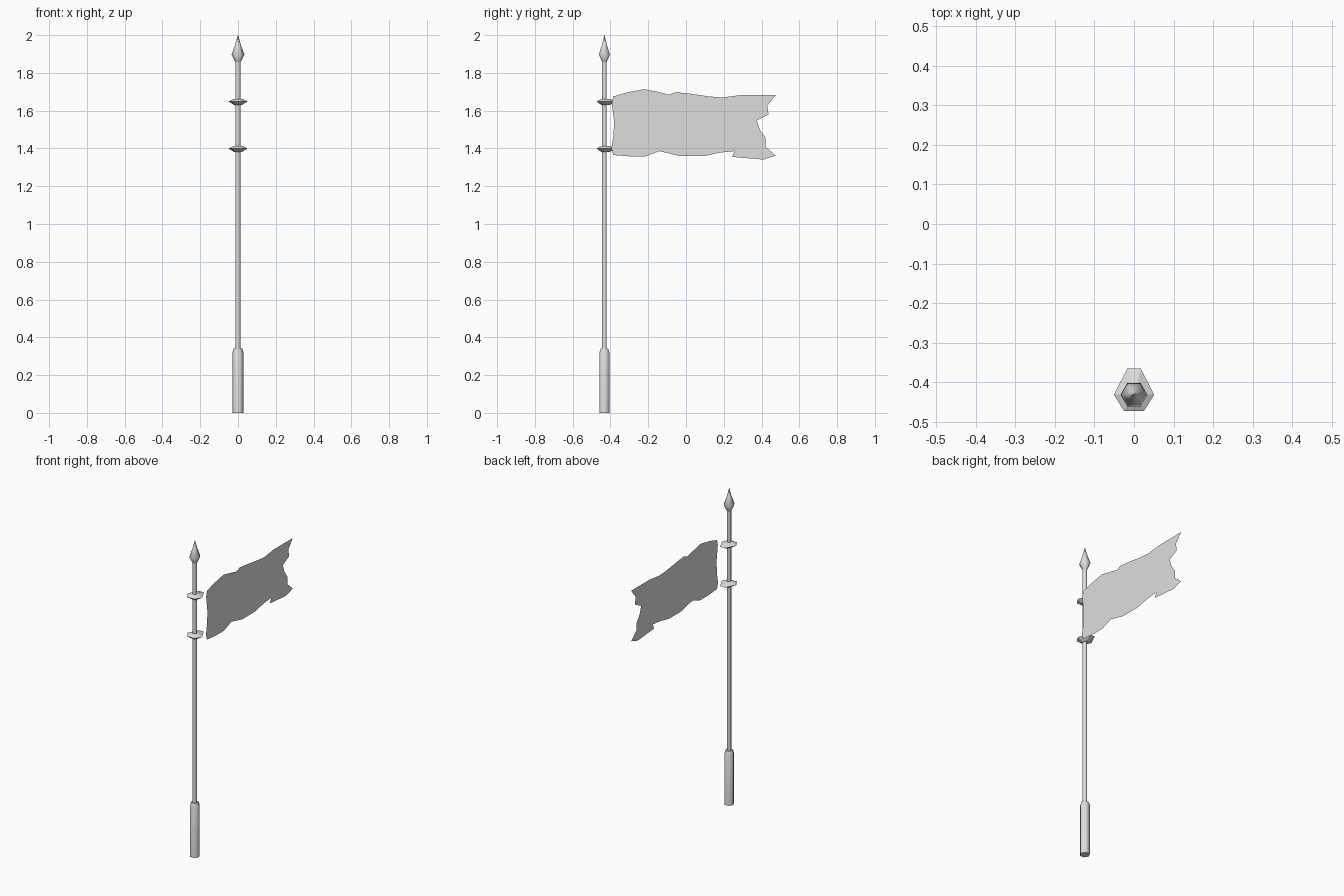
import bpy, bmesh, math

cube = bpy.data.objects.get("Cube")
if cube:
    bpy.data.objects.remove(cube, do_unlink=True)

POLE_Y = -0.432
BANNER_X = 0.052

grey = bpy.data.materials.new("plain grey")
grey.use_nodes = True
grey.diffuse_color = (0.73, 0.73, 0.73, 1)
grey.node_tree.nodes["Principled BSDF"].inputs["Base Color"].default_value = (0.73, 0.73, 0.73, 1)


def finish(bm, name, smooth=None):
    mesh = bpy.data.meshes.new(name)
    bm.to_mesh(mesh)
    bm.free()
    mesh.materials.append(grey)
    ob = bpy.data.objects.new(name, mesh)
    bpy.context.collection.objects.link(ob)
    if smooth:
        bpy.ops.object.select_all(action="DESELECT")
        ob.select_set(True)
        bpy.context.view_layer.objects.active = ob
        bpy.ops.object.shade_smooth_by_angle(angle=math.radians(smooth))


def hex_lathe(name, profile, smooth=None, front=1.0, back=1.0, taper=1.0):
    """Stack six-sided rings of (radius, z); stretch the halves, taper the back."""
    bm = bmesh.new()
    rings = []
    for r, z in profile:
        ring = []
        for i in range(6):
            a = i * math.pi / 3
            x, y = r * math.cos(a), r * math.sin(a)
            if i in (1, 2):
                x, y = x * taper, y * back
            else:
                y *= front
            ring.append(bm.verts.new((x, POLE_Y + y, z)))
        rings.append(ring)
    for low, high in zip(rings, rings[1:]):
        for i in range(6):
            j = (i + 1) % 6
            bm.faces.new((low[i], low[j], high[j], high[i]))
    bm.faces.new(rings[0][::-1])
    bm.faces.new(rings[-1])
    finish(bm, name, smooth)


# Shaft, thick grip and spear tip
hex_lathe("pole", [(0.014, 0.33), (0.014, 1.88)], 65)
hex_lathe("grip", [(0.03, 0), (0.03, 0.32), (0.022, 0.342)], 65)
hex_lathe("spear_tip", [(0.014, 1.858), (0.034, 1.897), (0.0155, 1.947), (0.001, 2)], 65)

# Collars that hold the banner, drawn out towards the back
for name, z in (("lower_collar", 1.382), ("upper_collar", 1.631)):
    hex_lathe(name, [(0.022, z), (0.051, z + 0.018), (0.022, z + 0.031)],
              front=0.93, back=1.5, taper=0.67)

# Torn banner: a single flat sheet at the side of the collars
hoist = [(-0.395, 1.4), (-0.385, 1.46), (-0.38, 1.54), (-0.393, 1.64)]
top = [(-0.385, 1.675), (-0.315, 1.696), (-0.22, 1.714), (-0.135, 1.696),
       (-0.09, 1.685), (-0.055, 1.698), (0.02, 1.69), (0.125, 1.675),
       (0.19, 1.67), (0.285, 1.682), (0.475, 1.682)]
tail = [(0.43, 1.627), (0.437, 1.58), (0.375, 1.548), (0.39, 1.5),
        (0.42, 1.458), (0.42, 1.41), (0.475, 1.362)]
bottom = [(0.41, 1.341), (0.245, 1.355), (0.257, 1.386), (0.18, 1.378),
          (0.1, 1.36), (-0.035, 1.36), (-0.14, 1.386), (-0.215, 1.358),
          (-0.295, 1.358), (-0.385, 1.365)]
outline = (hoist + top + tail + bottom)[::-1]
bm = bmesh.new()
sheet = bm.faces.new([bm.verts.new((BANNER_X, y, z)) for y, z in outline])
sheet.normal_update()
bmesh.ops.triangulate(bm, faces=[sheet], ngon_method="EAR_CLIP")
finish(bm, "banner")
